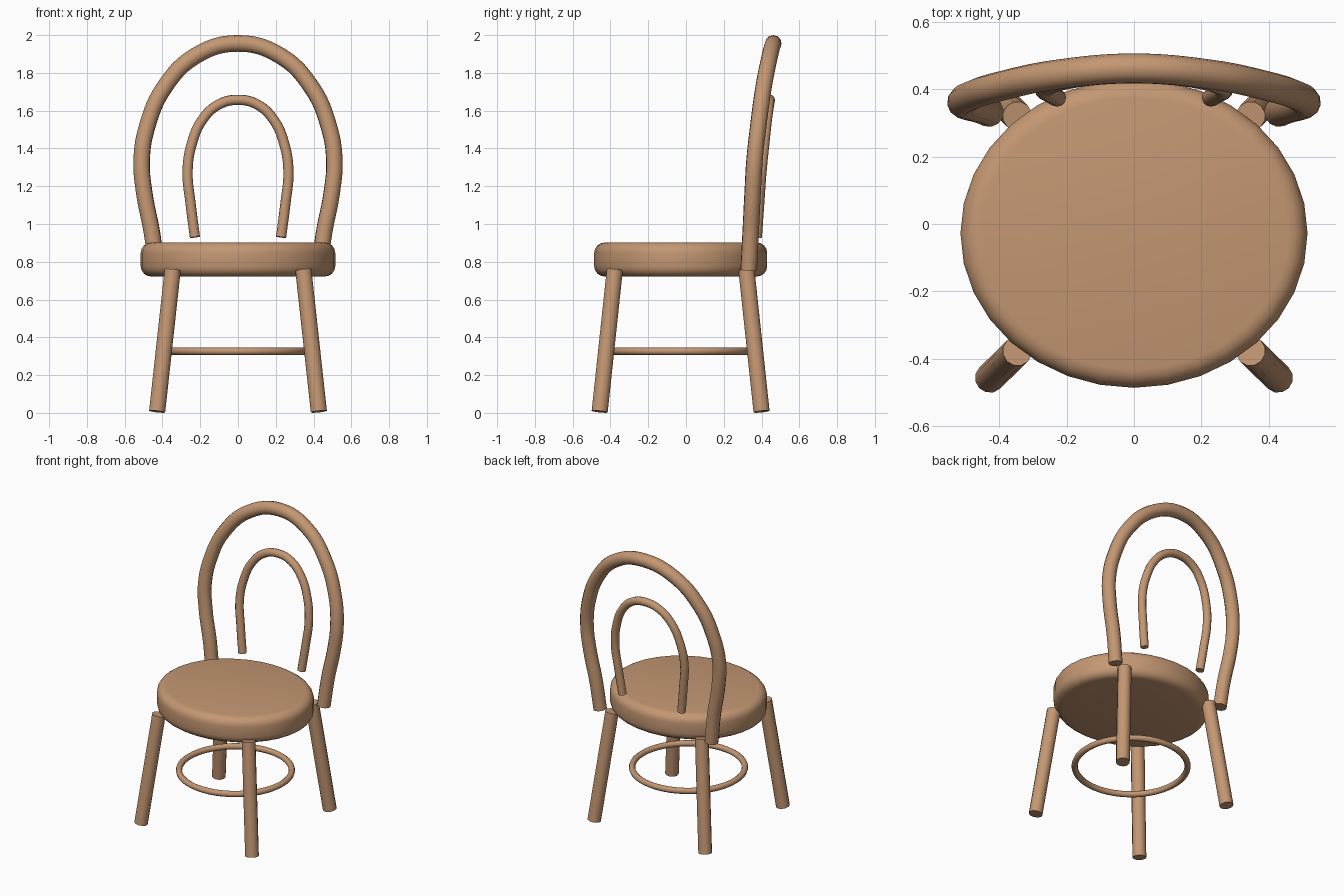
import bpy, math
from mathutils import Vector

if "Cube" in bpy.data.objects:
    bpy.data.objects.remove(bpy.data.objects["Cube"])

wood = bpy.data.materials.new("wood")
wood.diffuse_color = (0.55, 0.31, 0.17, 1)
wood.use_nodes = True
wood.node_tree.nodes["Principled BSDF"].inputs["Base Color"].default_value = wood.diffuse_color


def finish(ob, name):
    ob.name = name
    ob.data.materials.append(wood)
    bpy.ops.object.shade_smooth_by_angle(angle=math.radians(50))
    return ob


def rod(name, a, b, r):
    a, b = Vector(a), Vector(b)
    d = b - a
    bpy.ops.mesh.primitive_cylinder_add(vertices=12, radius=r, depth=d.length,
                                        location=(a + b) / 2)
    ob = bpy.context.object
    ob.rotation_euler = d.to_track_quat('Z', 'Y').to_euler()
    return finish(ob, name)


def hoop(name, half, r):
    # half: points from the right foot up to the apex, mirrored to the left
    pts = half + [(-x, y, z) for x, y, z in reversed(half[:-1])]
    cu = bpy.data.curves.new(name, 'CURVE')
    cu.dimensions = '3D'
    cu.bevel_depth = r
    cu.bevel_resolution = 4
    cu.resolution_u = 6
    cu.use_fill_caps = True
    sp = cu.splines.new('BEZIER')
    sp.bezier_points.add(len(pts) - 1)
    for bp, p in zip(sp.bezier_points, pts):
        bp.co = p
        bp.handle_left_type = bp.handle_right_type = 'AUTO'
    ob = bpy.data.objects.new(name, cu)
    bpy.context.collection.objects.link(ob)
    bpy.ops.object.select_all(action='DESELECT')
    ob.select_set(True)
    bpy.context.view_layer.objects.active = ob
    bpy.ops.object.convert(target='MESH')
    return finish(bpy.context.object, name)


# Seat: oval cushion with rounded rims
bpy.ops.mesh.primitive_cylinder_add(vertices=32, radius=1, depth=1,
                                    location=(0, -0.028, 0.812))
seat = bpy.context.object
seat.scale = (0.515, 0.458, 0.18)
bpy.ops.object.transform_apply(location=False, rotation=False, scale=True)
bev = seat.modifiers.new("rounded_rim", 'BEVEL')
bev.width = 0.055
bev.segments = 4
bev.limit_method = 'ANGLE'
bev.angle_limit = math.radians(40)
bpy.ops.object.modifier_apply(modifier=bev.name)
finish(seat, "seat")

# Splayed legs
for side, s in (("left", -1), ("right", 1)):
    rod(f"front_leg_{side}", (s * 0.428, -0.457, 0.007), (s * 0.346, -0.377, 0.757), 0.044)
    rod(f"back_leg_{side}", (s * 0.428, 0.400, 0.007), (s * 0.346, 0.320, 0.757), 0.044)

# Ring stretcher between the legs
bpy.ops.mesh.primitive_torus_add(major_radius=0.357, minor_radius=0.02,
                                 major_segments=48, minor_segments=10,
                                 location=(0, -0.028, 0.326))
finish(bpy.context.object, "ring_stretcher")

# Bent backrest hoops
hoop("outer_back_hoop", [
    (0.43, 0.332, 0.757), (0.455, 0.342, 0.95), (0.497, 0.353, 1.17),
    (0.51, 0.363, 1.34), (0.48, 0.383, 1.52), (0.392, 0.410, 1.72),
    (0.225, 0.444, 1.89), (0, 0.462, 1.956)], 0.044)
hoop("inner_back_hoop", [
    (0.228, 0.375, 0.93), (0.25, 0.387, 1.10), (0.267, 0.400, 1.28),
    (0.246, 0.414, 1.42), (0.19, 0.428, 1.55), (0.103, 0.440, 1.632),
    (0, 0.444, 1.657)], 0.027)
